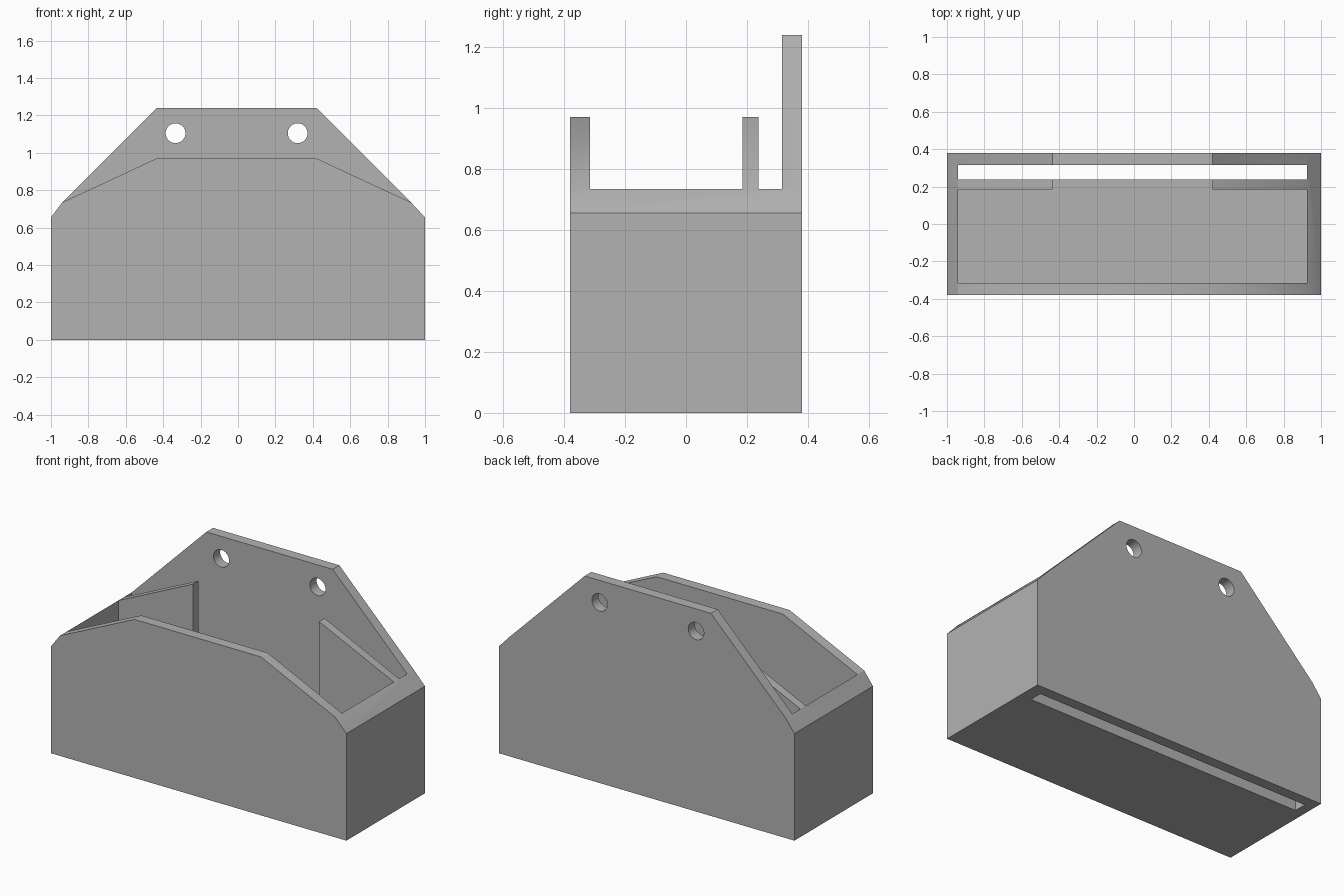
import bpy
import bmesh
import math

if "Cube" in bpy.data.objects:
    bpy.data.objects.remove(bpy.data.objects["Cube"], do_unlink=True)

grey = bpy.data.materials.new("plain grey")
grey.use_nodes = True
grey.diffuse_color = (0.45, 0.45, 0.45, 1)
grey.node_tree.nodes["Principled BSDF"].inputs["Base Color"].default_value = (0.45, 0.45, 0.45, 1)

# Shared dimensions
LEFT, RIGHT = -0.94, 0.925          # inner faces of the end walls
TOP_L, TOP_R = -0.435, 0.42         # corners of the flat top edges
FRONT, BACK = -0.38, 0.38
WALL = 0.065
SHOULDER, EAVE = 0.735, 0.655
FRONT_TOP, BACK_TOP = 0.97, 1.24
DIV_FRONT, DIV_BACK = 0.185, 0.237
HIGH = 1.6


def prism(name, outline, y0, y1):
    """Extrude an (x, z) outline along y."""
    bm = bmesh.new()
    face = bm.faces.new([bm.verts.new((x, y0, z)) for x, z in outline])
    ext = bmesh.ops.extrude_face_region(bm, geom=[face])
    moved = [v for v in ext["geom"] if isinstance(v, bmesh.types.BMVert)]
    bmesh.ops.translate(bm, verts=moved, vec=(0, y1 - y0, 0))
    bmesh.ops.recalc_face_normals(bm, faces=bm.faces)
    mesh = bpy.data.meshes.new(name)
    bm.to_mesh(mesh)
    bm.free()
    mesh.materials.append(grey)
    ob = bpy.data.objects.new(name, mesh)
    bpy.context.collection.objects.link(ob)
    return ob


def box(name, x0, x1, y0, y1, z0, z1):
    return prism(name, [(x0, z0), (x1, z0), (x1, z1), (x0, z1)], y0, y1)


def circle(cx, cz, r, n=32):
    return [(cx + r * math.cos(math.tau * i / n), cz + r * math.sin(math.tau * i / n))
            for i in range(n)]


# Solid body with the tall back panel's silhouette
body = prism("wall_holder", [
    (-1, 0), (1, 0), (1, EAVE), (RIGHT, SHOULDER), (TOP_R, BACK_TOP),
    (TOP_L, BACK_TOP), (LEFT, SHOULDER), (-1, EAVE)], FRONT, BACK)

cutters = [
    # Lower the front wall and dividers below the back panel
    prism("front_trim", [
        (LEFT, SHOULDER), (TOP_L, FRONT_TOP), (TOP_R, FRONT_TOP), (RIGHT, SHOULDER),
        (RIGHT, HIGH), (LEFT, HIGH)], FRONT - 0.1, BACK - WALL),
    # Main compartment
    box("compartment", LEFT, RIGHT, FRONT + WALL, DIV_FRONT, WALL, HIGH),
    # Slot behind the dividers, open through the floor
    box("rear_slot", LEFT, RIGHT, DIV_BACK, BACK - WALL, -0.1, HIGH),
    # Opening between the two dividers
    box("divider_gap", TOP_L, TOP_R, DIV_FRONT - 0.1, DIV_BACK + 0.04, WALL, HIGH),
]
# Mounting holes in the back panel
for side, x in (("right", -0.334), ("left", 0.319)):
    cutters.append(prism(side + "_hole", circle(x, 1.105, 0.053), 0.25, BACK + 0.1))

for cutter in cutters:
    cutter.hide_render = True
    mod = body.modifiers.new(cutter.name, "BOOLEAN")
    mod.operation = "DIFFERENCE"
    mod.solver = "EXACT"
    mod.object = cutter

# Bake the cuts and discard the cutters
bpy.context.view_layer.update()
final = bpy.data.meshes.new_from_object(body.evaluated_get(bpy.context.evaluated_depsgraph_get()))
body.modifiers.clear()
body.data = final
for cutter in cutters:
    bpy.data.objects.remove(cutter, do_unlink=True)

bpy.ops.object.select_all(action="DESELECT")
body.select_set(True)
bpy.context.view_layer.objects.active = body
bpy.ops.object.shade_smooth_by_angle(angle=math.radians(25))
